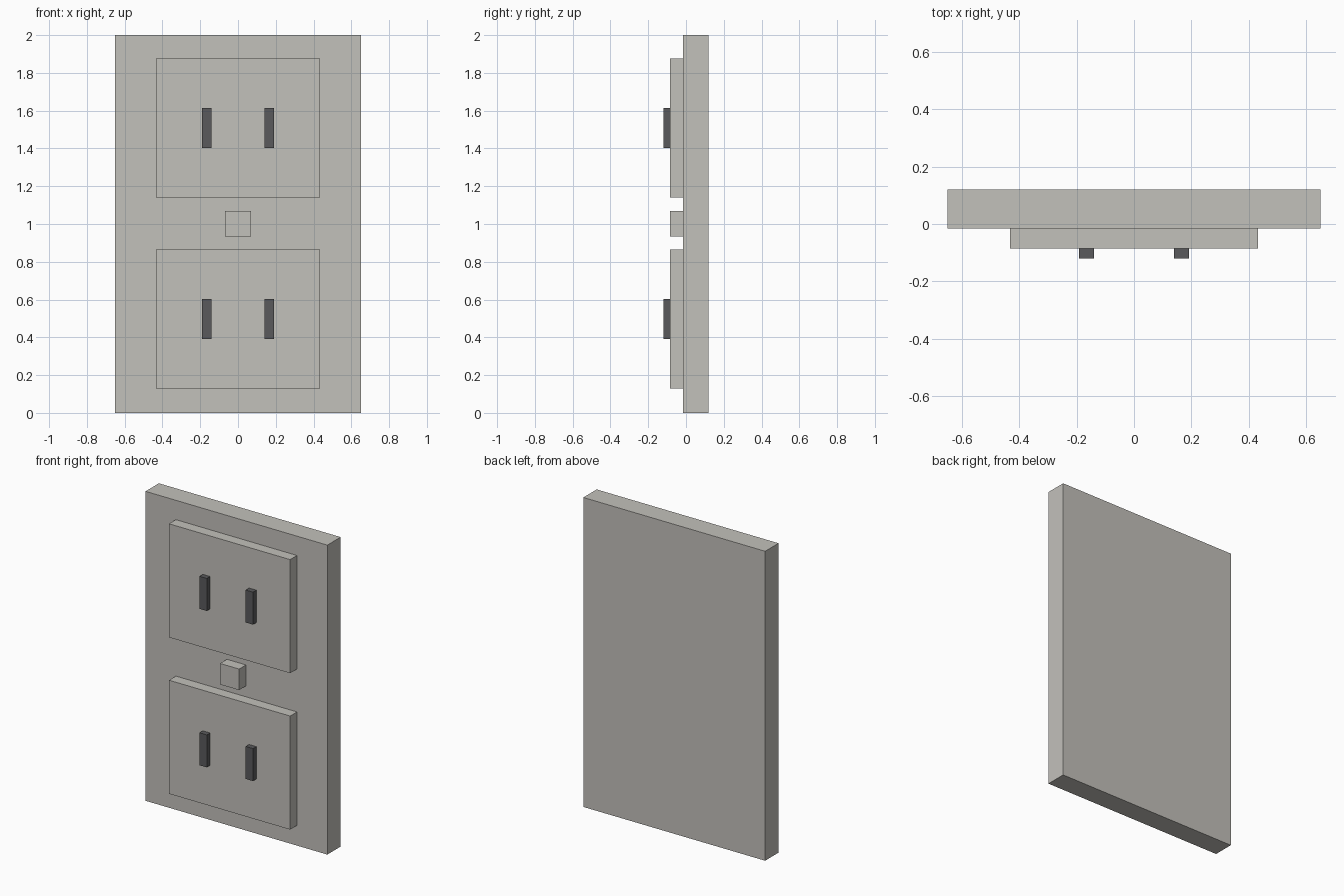
import bpy

if "Cube" in bpy.data.objects:
    bpy.data.objects.remove(bpy.data.objects["Cube"])


def make_material(name, color):
    mat = bpy.data.materials.new(name)
    mat.diffuse_color = (*color, 1.0)
    mat.use_nodes = True
    mat.node_tree.nodes["Principled BSDF"].inputs["Base Color"].default_value = mat.diffuse_color
    return mat


ivory = make_material("warm_grey_plastic", (0.545, 0.533, 0.497))
dark = make_material("dark_grey", (0.102, 0.102, 0.107))


def box(name, x, y, z, mat):
    """Box spanning the (low, high) pairs on each axis."""
    spans = (x, y, z)
    bpy.ops.mesh.primitive_cube_add(size=1, location=[(a + b) / 2 for a, b in spans])
    obj = bpy.context.object
    obj.name = name
    obj.scale = [b - a for a, b in spans]
    bpy.ops.object.transform_apply(location=False, rotation=False, scale=True)
    obj.data.materials.append(mat)
    return obj


# Depth of each layer, from back to front
BACK, PLATE, FACE, SLOT = 0.12, -0.016, -0.086, -0.12

# Wall plate
box("wall_plate", (-0.65, 0.65), (PLATE, BACK), (0, 2), ivory)

# Centre screw block
box("centre_screw", (-0.068, 0.068), (FACE, PLATE), (0.934, 1.07), ivory)

# Two sockets, each with a pair of contact slots
for label, zc in (("lower", 0.497), ("upper", 1.508)):
    box(label + "_socket", (-0.433, 0.433), (FACE, PLATE), (zc - 0.367, zc + 0.367), ivory)
    for side, xc in (("left", -0.165), ("right", 0.165)):
        box(f"{label}_{side}_slot", (xc - 0.026, xc + 0.026), (SLOT, FACE),
            (zc - 0.105, zc + 0.105), dark)
